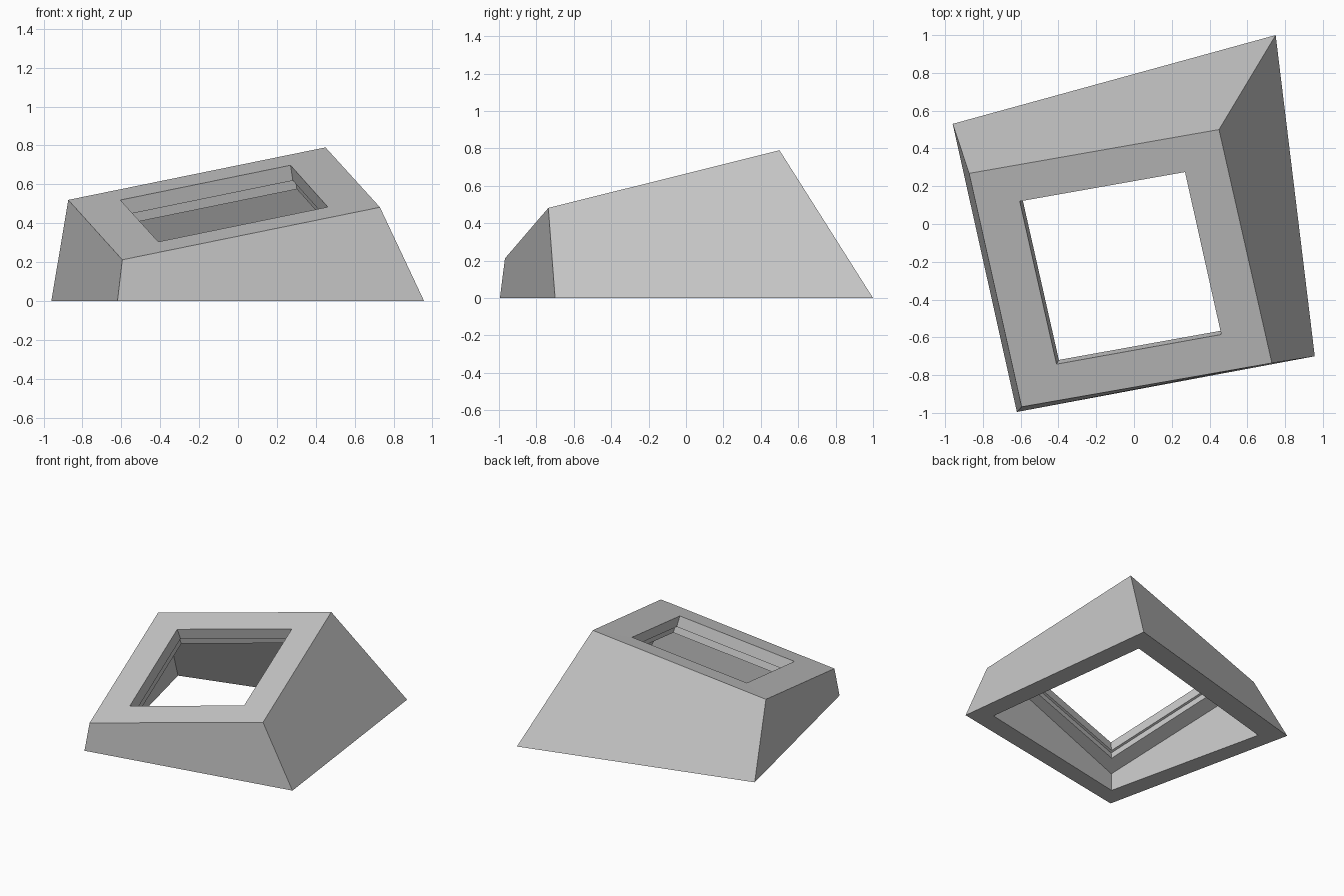
import bpy
import bmesh
from mathutils import Vector
from mathutils.geometry import intersect_line_plane

cube = bpy.data.objects.get("Cube")
if cube:
    bpy.data.objects.remove(cube, do_unlink=True)

# Corner order everywhere: front left, front right, back right, back left
base = [Vector(p) for p in ((-0.62, -0.995, 0), (0.957, -0.70, 0), (0.75, 1.0, 0), (-0.96, 0.53, 0))]
top = [Vector(p) for p in ((-0.595, -0.968, 0.212), (0.73, -0.736, 0.482), (0.45, 0.5, 0.79), (-0.873, 0.268, 0.52))]
opening_xy = [(-0.41, -0.742), (0.462, -0.585), (0.27, 0.275), (-0.605, 0.12)]
cavity_xy = [(-0.507, -0.85), (0.8, -0.582), (0.627, 0.8), (-0.798, 0.405)]

LIP_DEPTH = 0.083     # straight wall of the opening
PLATE_DEPTH = 0.137   # full thickness of the sloping top
REBATE = 0.017        # how far the rebate steps outward

# Axes of the sloping top
across = (top[1] - top[0]).normalized()
along = (top[3] - top[0]).normalized()
normal = across.cross(along).normalized()
signs = [(-1, -1), (1, -1), (1, 1), (-1, 1)]


def sink(loop, depth, grow=0.0):
    """Push a loop below the sloping top and widen it within the slope."""
    return [p - normal * depth + (across * a + along * b) * grow
            for p, (a, b) in zip(loop, signs)]


def drop_to_plane(start, direction, depth):
    return intersect_line_plane(start, start + direction, top[0] - normal * depth, normal)


opening = [drop_to_plane(Vector((x, y, 0)), Vector((0, 0, 1)), 0) for x, y in opening_xy]
cavity_base = [Vector((x, y, 0)) for x, y in cavity_xy]
# Cavity walls run parallel to the outside walls
cavity_roof = [drop_to_plane(p, t - b, PLATE_DEPTH)
               for p, t, b in zip(cavity_base, top, base)]

loops = [base, top, opening,
         sink(opening, LIP_DEPTH),
         sink(opening, LIP_DEPTH, REBATE),
         sink(opening, PLATE_DEPTH, REBATE),
         cavity_roof, cavity_base]

# Skin the loops into one closed, hollow frame
bm = bmesh.new()
rings = [[bm.verts.new(p) for p in loop] for loop in loops]
for ring, following in zip(rings, rings[1:] + rings[:1]):
    for i in range(4):
        j = (i + 1) % 4
        bm.faces.new((ring[i], ring[j], following[j], following[i]))
bmesh.ops.recalc_face_normals(bm, faces=bm.faces[:])
mesh = bpy.data.meshes.new("sloped_frame")
bm.to_mesh(mesh)
bm.free()

# Plain grey
grey = bpy.data.materials.new("light_grey")
grey.use_nodes = True
colour = (0.58, 0.58, 0.58, 1)
grey.diffuse_color = colour
grey.node_tree.nodes["Principled BSDF"].inputs["Base Color"].default_value = colour
mesh.materials.append(grey)

frame = bpy.data.objects.new("sloped_frame", mesh)
bpy.context.collection.objects.link(frame)
